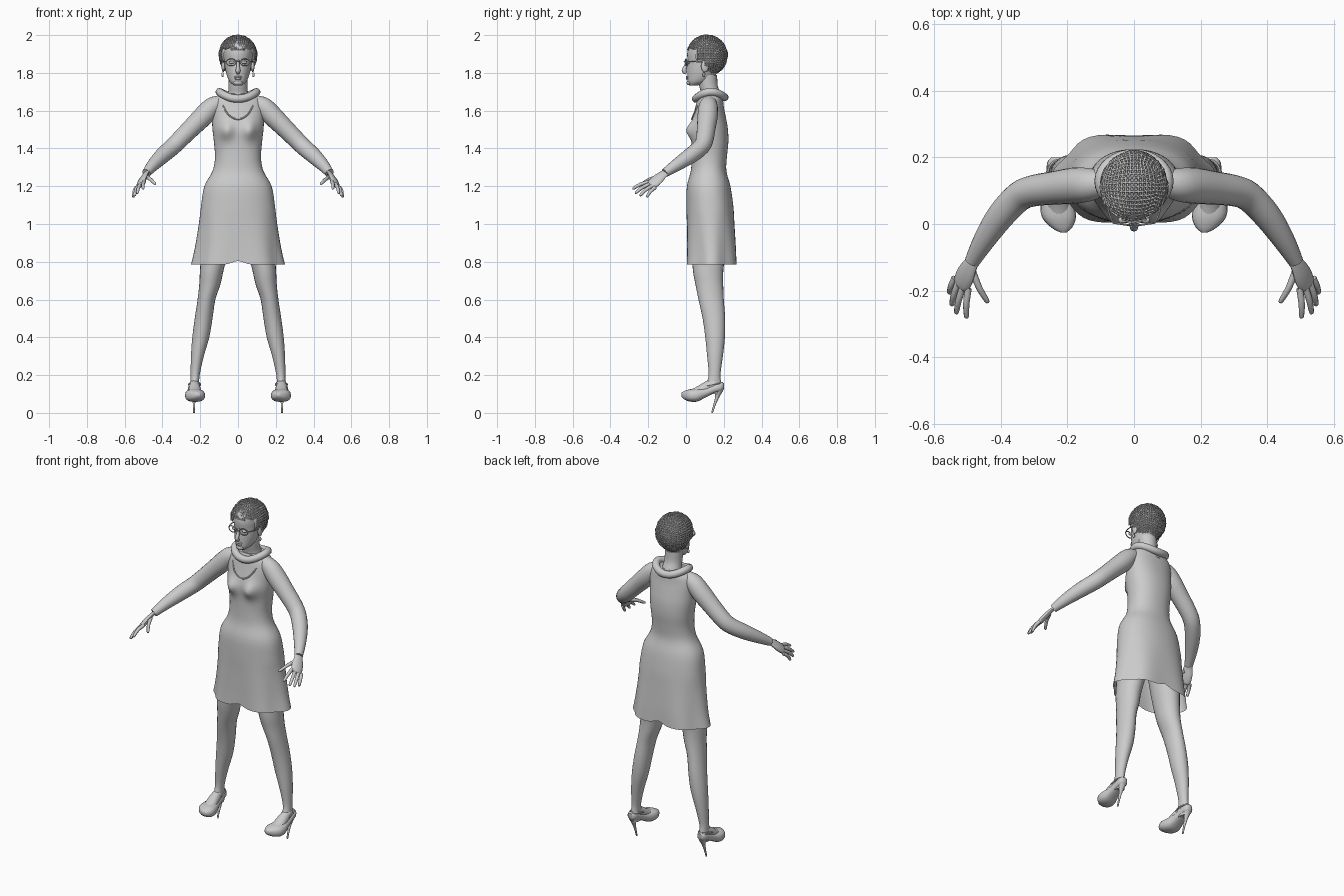
import bpy, bmesh, math, random
from mathutils import Vector

if "Cube" in bpy.data.objects:
    bpy.data.objects.remove(bpy.data.objects["Cube"])

random.seed(3)
GREY = bpy.data.materials.new("plain_grey")
GREY.diffuse_color = (0.6, 0.6, 0.6, 1)
GREY.use_nodes = True
GREY.node_tree.nodes["Principled BSDF"].inputs["Base Color"].default_value = GREY.diffuse_color


def finish(bm, name, angle=50):
    bmesh.ops.recalc_face_normals(bm, faces=bm.faces[:])
    for f in bm.faces:
        f.smooth = True
    for e in bm.edges:
        if len(e.link_faces) == 2 and e.calc_face_angle(0) > math.radians(angle):
            e.smooth = False
    me = bpy.data.meshes.new(name)
    bm.to_mesh(me)
    bm.free()
    me.materials.append(GREY)
    ob = bpy.data.objects.new(name, me)
    bpy.context.collection.objects.link(ob)
    return ob


def smooth_rows(rows, n):
    """Catmull-Rom resampling of every column."""
    out = []
    for i in range(len(rows) - 1):
        a, b, c, d = (rows[max(i - 1, 0)], rows[i], rows[i + 1], rows[min(i + 2, len(rows) - 1)])
        for k in range(n):
            t = k / n
            out.append(tuple(0.5 * (2 * q + (r - p) * t + (2 * p - 5 * q + 4 * r - s) * t * t
                                    + (3 * q - p - 3 * r + s) * t ** 3)
                             for p, q, r, s in zip(a, b, c, d)))
    return out + [tuple(rows[-1])]


def skin(name, rings, caps=(True, True), closed=False):
    bm = bmesh.new()
    vs = [[bm.verts.new(p) for p in ring] for ring in rings]
    m = len(vs[0])
    pairs = list(zip(vs, vs[1:])) + ([(vs[-1], vs[0])] if closed else [])
    for a, b in pairs:
        for j in range(m):
            bm.faces.new((a[j], a[(j + 1) % m], b[(j + 1) % m], b[j]))
    if not closed:
        for ring, cap in ((vs[0], caps[0]), (vs[-1], caps[1])):
            if cap:
                bm.faces.new(ring)
    return finish(bm, name)


def loft(name, rows, axis="z", n=3, m=28, caps=(True, True), warp=None, power=1.0):
    """Rows: level, centre x, half width, low and high limit of the other axis."""
    rings = []
    for lv, cx, w, lo, hi in smooth_rows(rows, n):
        ring = []
        for j in range(m):
            a = 2 * math.pi * j / m
            c, s = math.cos(a), math.sin(a)
            x = cx + w * math.copysign(abs(c) ** power, c)
            o = (lo + hi) / 2 + (hi - lo) / 2 * math.copysign(abs(s) ** power, s)
            p = (x, o, lv) if axis == "z" else (x, lv, o)
            ring.append(warp(*p, a) if warp else p)
        rings.append(ring)
    return skin(name, rings, caps)


def tube(name, rows, n=3, m=14, u=None, flat=1.0, closed=False):
    """Rows: x, y, z, radius. flat squeezes the second cross-section axis."""
    pts = smooth_rows(rows, n) if n > 1 else rows
    P = [Vector(p[:3]) for p in pts]
    u = Vector(u) if u else None
    rings = []
    for i, p in enumerate(P):
        nxt = P[(i + 1) % len(P)] if closed else P[min(i + 1, len(P) - 1)]
        t = (nxt - P[i - 1 if closed else max(i - 1, 0)]).normalized()
        if u is None:
            u = t.cross(Vector((0, 0, 1)) if abs(t.z) < 0.9 else Vector((1, 0, 0)))
        u = (u - t * u.dot(t)).normalized()
        v = t.cross(u)
        r = pts[i][3]
        rings.append([p + u * r * math.cos(2 * math.pi * j / m) + v * r * flat * math.sin(2 * math.pi * j / m)
                      for j in range(m)])
    return skin(name, rings, closed=closed)


def ball(name, loc, size, seg=16):
    bm = bmesh.new()
    bmesh.ops.create_uvsphere(bm, u_segments=seg, v_segments=seg // 2, radius=1)
    for v in bm.verts:
        v.co = Vector([l + c * s for l, c, s in zip(loc, v.co, size)])
    return finish(bm, name)


def loop(fn, count=32):
    return [fn(2 * math.pi * i / count) for i in range(count)]


# Dress: body with bust and a flared, softly folded skirt
def drape(x, y, z, a):
    if z > 1.3 and math.sin(a) < 0:
        y -= 0.034 * math.exp(-((abs(x) - 0.062) / 0.036) ** 2 - ((z - 1.495) / 0.045) ** 2)
    f = max(0, (1.08 - z) / 0.29)
    k = 1 + 0.045 * f * math.cos(6 * a)
    hem = max(0, (0.95 - z) / 0.16)
    z += 0.02 * hem * math.exp(-(x / 0.04) ** 2)
    return (x * k, 0.135 + (y - 0.135) * k, z)


loft("dress", [(0.785, 0, .238, .0, .272), (.87, 0, .222, .002, .268), (1.0, 0, .205, .003, .258),
               (1.1, 0, .195, .002, .25), (1.2, 0, .178, .005, .235), (1.28, 0, .135, .025, .214),
               (1.35, 0, .122, .03, .216), (1.43, 0, .127, .03, .224), (1.5, 0, .135, .027, .222),
               (1.56, 0, .138, .036, .212), (1.62, 0, .14, .05, .2), (1.66, 0, .125, .06, .195),
               (1.69, 0, .09, .075, .185)],
     n=4, m=60, caps=(False, True), warp=drape, power=0.9)

# Rolled collar and scooped neckline trim
tube("collar", loop(lambda a: (0.098 * math.cos(a), 0.128 + 0.076 * math.sin(a),
                               1.683 + 0.016 * math.cos(2 * a) + 0.004 * math.sin(a), 0.021)),
     n=1, m=12, closed=True)
tube("neckline_trim", [(x, y, z, .004) for x, y, z in
                       ((-.085, .072, 1.64), (-.06, .045, 1.59), (-.03, .034, 1.563), (0, .031, 1.555),
                        (.03, .034, 1.563), (.06, .045, 1.59), (.085, .072, 1.64))], m=6)

# Neck and head
loft("neck", [(1.64, 0, .07, .075, .2), (1.69, 0, .054, .08, .185), (1.73, 0, .05, .07, .168),
              (1.79, 0, .052, .06, .165)], m=24)
loft("head", [(1.733, 0, .02, .018, .06), (1.75, 0, .042, .008, .115), (1.78, 0, .057, .007, .15),
              (1.82, 0, .067, .007, .175), (1.86, 0, .073, .01, .19), (1.9, 0, .078, .006, .2),
              (1.94, 0, .078, .015, .195), (1.97, 0, .06, .04, .17), (1.985, 0, .03, .08, .14)], m=32)
tube("nose", [(0, .008, 1.868, .007), (0, -.002, 1.835, .009), (0, -.01, 1.812, .013), (0, .002, 1.798, .008)],
     m=10)
ball("upper_lip", (0, .007, 1.779, ), (.022, .008, .005))
ball("lower_lip", (0, .007, 1.77), (.019, .008, .006))
ball("chin", (0, .018, 1.748), (.024, .015, .014))

# Cropped hair: a cap with a lattice of strands over it
def hair(name, scale, jitter):
    bm = bmesh.new()
    bmesh.ops.create_cube(bm, size=2)
    bmesh.ops.subdivide_edges(bm, edges=bm.edges[:], cuts=11, use_grid_fill=True)
    for v in bm.verts:
        d = Vector([math.tan(c * math.pi / 4) for c in v.co]).normalized()
        d *= scale + random.uniform(-jitter, jitter)
        v.co = Vector((d.x * .099, .111 + d.y * .106, 1.893 + d.z * .106))

    def bare(c):
        line = 1.925 if c.y < .055 else 1.865 if c.y < .1 else 1.795
        return c.z < line
    bmesh.ops.delete(bm, geom=[f for f in bm.faces if bare(f.calc_center_median())], context="FACES")
    return finish(bm, name)


hair("hair_cap", 0.94, 0)
strands = hair("hair_strands", 1.0, 0.025)
wire = strands.modifiers.new("lattice", "WIREFRAME")
wire.thickness = 0.007

tube("glasses_bridge", [(-.012, -.006, 1.858, .003), (0, -.01, 1.862, .003), (.012, -.006, 1.858, .003)], m=6)

fingers = {  # knuckle and tip
    "index_finger": ((.497, -.193, 1.224), (.503, -.283, 1.187)),
    "middle_finger": ((.513, -.187, 1.214), (.534, -.27, 1.163)),
    "ring_finger": ((.527, -.176, 1.203), (.548, -.245, 1.15)),
    "little_finger": ((.537, -.162, 1.194), (.555, -.208, 1.143)),
    "thumb": ((.483, -.145, 1.25), (.438, -.237, 1.212)),
}

for side, s in (("left", 1), ("right", -1)):
    def mir(rows):
        return [(s * r[0],) + tuple(r[1:]) for r in rows]

    # Face details
    ball(side + "_eye", (s * .033, .012, 1.856), (.015, .01, .008))
    ball(side + "_ear", (s * .078, .1, 1.835), (.009, .02, .032))
    ball(side + "_earring", (s * .082, .095, 1.79), (.007, .007, .013), 10)
    tube(side + "_glasses_rim", loop(lambda a: (s * .037 + .026 * math.cos(a), -.004 + .008 * abs(math.cos(a) + s) / 2,
                                                1.856 + .018 * math.sin(a), .003), 24), n=1, m=6, closed=True)
    tube(side + "_glasses_temple", mir([(.063, .004, 1.86, .003), (.077, .04, 1.86, .003),
                                        (.08, .1, 1.855, .003)]), m=6)

    # Arm and hand
    tube(side + "_arm", mir([(.09, .122, 1.645, .038), (.135, .118, 1.622, .05), (.18, .115, 1.575, .054),
                             (.24, .108, 1.515, .05), (.3, .1, 1.455, .047), (.345, .082, 1.41, .045),
                             (.4, .024, 1.362, .042), (.45, -.05, 1.312, .033), (.485, -.112, 1.27, .023)]),
         m=20)
    tube(side + "_palm", mir([(.475, -.095, 1.28, .022), (.49, -.122, 1.262, .026), (.505, -.152, 1.235, .034),
                              (.517, -.18, 1.21, .032), (.52, -.188, 1.203, .022)]),
         u=(-s * .043, -.035, .035), flat=0.45)
    for part, (k, t) in fingers.items():
        k, t = Vector(k), Vector(t)
        mid = k.lerp(t, .5) + Vector((.003, -.002, .005))
        rows = [(*k, .0105), (*mid, .0095), (*k.lerp(t, .92), .0075), (*t, .003)]
        tube(side + "_" + part, mir(rows), m=8)

    # Leg
    loft(side + "_leg", [(.1, s * .23, .024, .1, .185), (.15, s * .229, .024, .105, .188),
                         (.2, s * .227, .024, .12, .182), (.3, s * .215, .034, .112, .195),
                         (.4, s * .197, .045, .102, .206), (.5, s * .182, .047, .088, .207),
                         (.6, s * .167, .047, .066, .2), (.68, s * .149, .056, .05, .197),
                         (.76, s * .138, .063, .036, .198), (.9, s * .115, .075, .03, .215),
                         (1.05, s * .09, .08, .035, .215)], m=24)

    # High-heeled shoe
    loft(side + "_foot", [(.0, s * .222, .028, .08, .115), (.05, s * .227, .036, .075, .135),
                          (.1, s * .23, .031, .09, .165), (.15, s * .231, .026, .11, .185)], axis="y", m=18)
    loft(side + "_shoe", [(-.025, s * .212, .01, .088, .106), (-.01, s * .217, .032, .072, .115),
                          (.02, s * .225, .051, .06, .125), (.06, s * .23, .05, .06, .128),
                          (.1, s * .232, .038, .08, .132), (.15, s * .233, .031, .104, .15),
                          (.185, s * .233, .027, .114, .162), (.2, s * .233, .015, .125, .158)],
         axis="y", m=20, power=0.8)
    tube(side + "_heel", mir([(.233, .175, .125, .024), (.233, .165, .085, .011), (.233, .15, .04, .006),
                              (.233, .138, 0.001, .005)]), m=10)
    tube(side + "_ankle_strap", loop(lambda a: (s * .23 + .03 * math.cos(a), .142 + .05 * math.sin(a),
                                                .15 + .01 * math.sin(a), .005), 24), n=1, m=6, closed=True)
